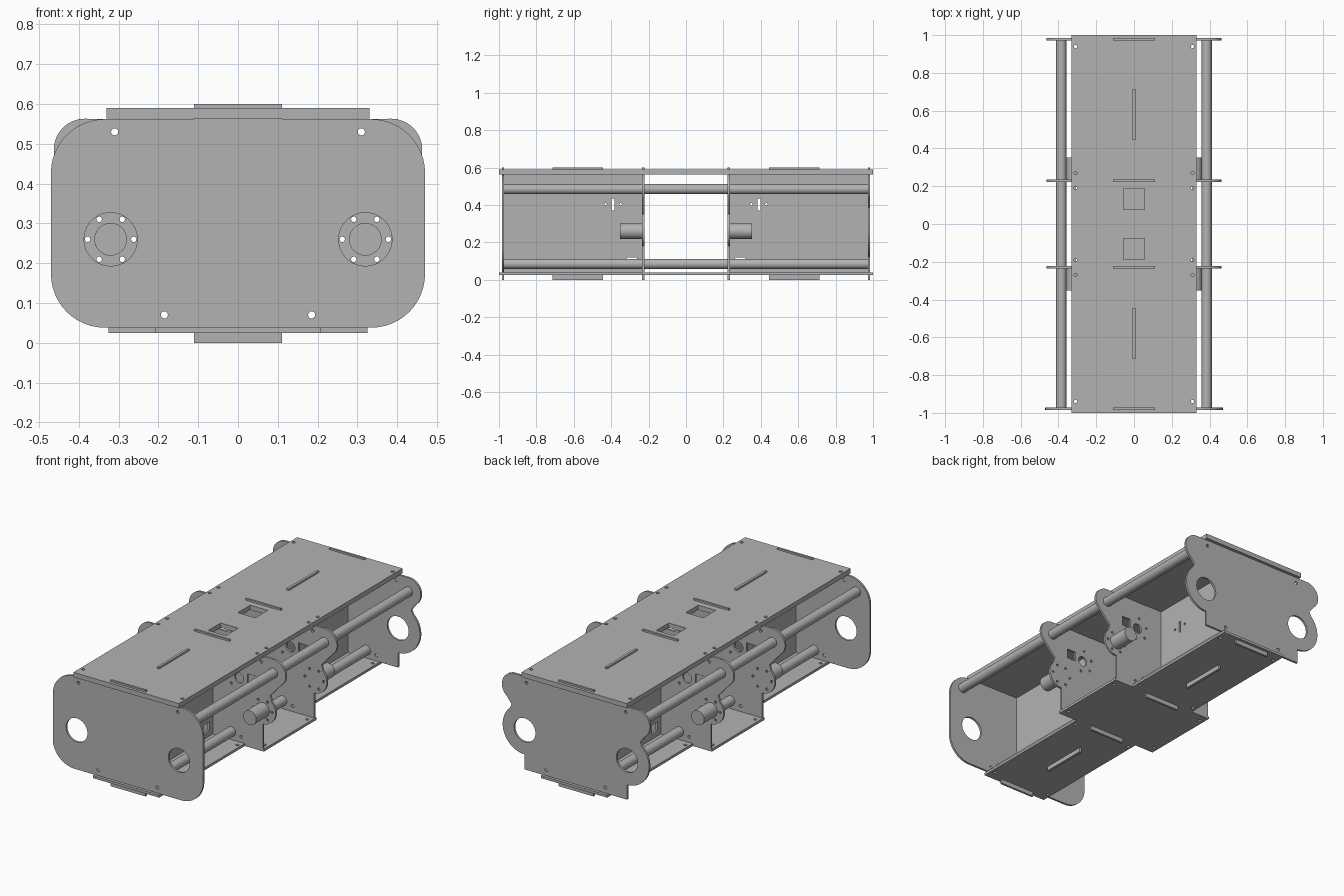
import bpy, bmesh
from math import sin, cos, pi, radians

old = bpy.data.objects.get("Cube")
if old:
    bpy.data.objects.remove(old, do_unlink=True)

gray = bpy.data.materials.new("plain gray")
gray.use_nodes = True
gray.diffuse_color = (0.45, 0.45, 0.45, 1)
gray.node_tree.nodes["Principled BSDF"].inputs["Base Color"].default_value = gray.diffuse_color

PLATE_TURN = {"flat": (0, 0, 0), "cross": (pi / 2, 0, 0), "long": (pi / 2, 0, pi / 2)}
AXLE = (0.32, 0.26)
UPPER_ROD = (0.385, 0.485)
THICK = 0.012


def arc(center, r, a0, a1, n):
    angles = [radians(a0 + (a1 - a0) * i / n) for i in range(n + 1)]
    return [(center[0] + r * cos(a), center[1] + r * sin(a)) for a in angles]


def circle(center, r, n=24):
    return arc(center, r, 0, 360, n)[:-1]


def box(x, y, w, h):
    return [(x - w / 2, y - h / 2), (x + w / 2, y - h / 2),
            (x + w / 2, y + h / 2), (x - w / 2, y + h / 2)]


def mirrored(half):
    return half + [(-x, y) for x, y in reversed(half)]


def both_sides(loops):
    return loops + [[(-x, y) for x, y in loop] for loop in loops]


def finish(obj):
    bpy.ops.object.select_all(action='DESELECT')
    obj.select_set(True)
    bpy.context.view_layer.objects.active = obj
    if obj.type == 'CURVE':
        bpy.ops.object.convert(target='MESH')
        obj = bpy.context.view_layer.objects.active
    bm = bmesh.new()
    bm.from_mesh(obj.data)
    bmesh.ops.remove_doubles(bm, verts=bm.verts, dist=0.0001)
    bmesh.ops.recalc_face_normals(bm, faces=bm.faces)
    bm.to_mesh(obj.data)
    bm.free()
    obj.data.materials.clear()
    obj.data.materials.append(gray)
    bpy.ops.object.shade_smooth_by_angle(angle=radians(35))


def plate(name, kind, location, thick, loops):
    """Flat sheet: first loop is the outline, the others are holes."""
    curve = bpy.data.curves.new(name, 'CURVE')
    curve.dimensions = '2D'
    curve.fill_mode = 'BOTH'
    curve.extrude = thick / 2
    for loop in loops:
        spline = curve.splines.new('POLY')
        spline.points.add(len(loop) - 1)
        for point, (x, y) in zip(spline.points, loop):
            point.co = (x, y, 0, 1)
        spline.use_cyclic_u = True
    obj = bpy.data.objects.new(name, curve)
    bpy.context.collection.objects.link(obj)
    obj.location = location
    obj.rotation_euler = PLATE_TURN[kind]
    finish(obj)


def rod(name, x, z, r, y0, y1):
    bpy.ops.mesh.primitive_cylinder_add(vertices=32, radius=r, depth=y1 - y0,
                                        location=(x, (y0 + y1) / 2, z), rotation=(pi / 2, 0, 0))
    bpy.context.object.name = name
    finish(bpy.context.object)


# Outlines of the cross plates, with locating tabs above and below
tab_low = [(0.11, 0), (0.11, 0.038)]
tab_high = [(0.11, 0.562), (0.11, 0.6)]


def lobed_outline(ring, ring_end, neck, lobe_start):
    return mirrored(tab_low + [(0.32, 0.038)] + arc(AXLE, ring, -90, ring_end, 16)
                    + [neck] + arc(UPPER_ROD, 0.078, lobe_start, 90, 14) + tab_high)


rounded = mirrored(tab_low + arc((0.335, 0.173), 0.135, -90, 0, 12)
                   + arc((0.335, 0.427), 0.135, 0, 90, 12) + tab_high)
screws = both_sides([circle((0.31, 0.53), 0.009, 12), circle((0.185, 0.07), 0.009, 12)])
axle_holes = both_sides([circle(AXLE, 0.067, 36)])

# End plates
plate("front_end_plate", "cross", (0, -0.978, 0), THICK, [rounded] + screws + axle_holes)
plate("back_end_plate", "cross", (0, 0.978, 0), THICK,
      [lobed_outline(0.138, 48, (0.403, 0.385), -55)] + screws + axle_holes)

# Middle bulkheads with wiring and bolt holes
wiring = [box(0.25, 0.41, 0.055, 0.055), circle((0.172, 0.4), 0.028)]
bolts = [circle(c, 0.007, 10) for c in circle(AXLE, 0.058, 6)]
bolts += [circle(c, 0.007, 10) for c in arc((0.172, 0.4), 0.065, 100, 280, 3)]
for name, y in (("front_bulkhead", -0.229), ("back_bulkhead", 0.229)):
    plate(name, "cross", (0, y, 0), THICK,
          [lobed_outline(0.08, 45, (0.366, 0.352), -25)] + screws + both_sides(wiring + bolts))

# Centre walls, front and back, tabbed into the decks
wall = [(0.229, 0.038), (0.445, 0.038), (0.445, 0), (0.715, 0), (0.715, 0.038), (0.978, 0.038),
        (0.978, 0.564), (0.715, 0.564), (0.715, 0.6), (0.445, 0.6), (0.445, 0.564), (0.229, 0.564)]
wall_holes = [box(0.39, 0.403, 0.014, 0.066), circle((0.35, 0.403), 0.007, 12),
              circle((0.43, 0.403), 0.007, 12), box(0.29, 0.095, 0.055, 0.05)]
for name, side in (("front_center_wall", -1), ("back_center_wall", 1)):
    plate(name, "long", (0, 0, 0), 0.014,
          [[(side * y, z) for y, z in loop] for loop in [wall] + wall_holes])

# Top deck with two cable windows and corner screws
deck_holes = both_sides([circle((0.31, s * y), 0.009, 12) for s in (-1, 1) for y in (0.94, 0.27, 0.19)])
windows = [box(0, s * 0.132, 0.11, 0.11) for s in (-1, 1)]
plate("top_deck", "flat", (0, 0, 0.577), 0.027, [box(0, 0, 0.66, 2)] + deck_holes + windows)

# Bottom deck, wider between the bulkheads
floor = mirrored([(0.207, -1), (0.207, -0.235), (0.326, -0.235),
                  (0.326, 0.235), (0.207, 0.235), (0.207, 1)])
floor_holes = both_sides([circle((x, s * y), 0.009, 12) for s in (-1, 1)
                          for x, y in ((0.185, 0.94), (0.185, 0.27), (0.3, 0.19))])
plate("bottom_deck", "flat", (0, 0, 0.032), 0.014, [floor] + floor_holes)

# Long rods and motors
for label, s in (("left", 1), ("right", -1)):
    rod(label + "_upper_rod", s * UPPER_ROD[0], UPPER_ROD[1], 0.027, -0.978, 0.978)
    rod(label + "_lower_rod", s * 0.123, 0.085, 0.027, -0.978, 0.978)
    rod(label + "_front_motor", s * AXLE[0], AXLE[1], 0.041, -0.353, -0.229)
    rod(label + "_back_motor", s * AXLE[0], AXLE[1], 0.041, 0.229, 0.353)
